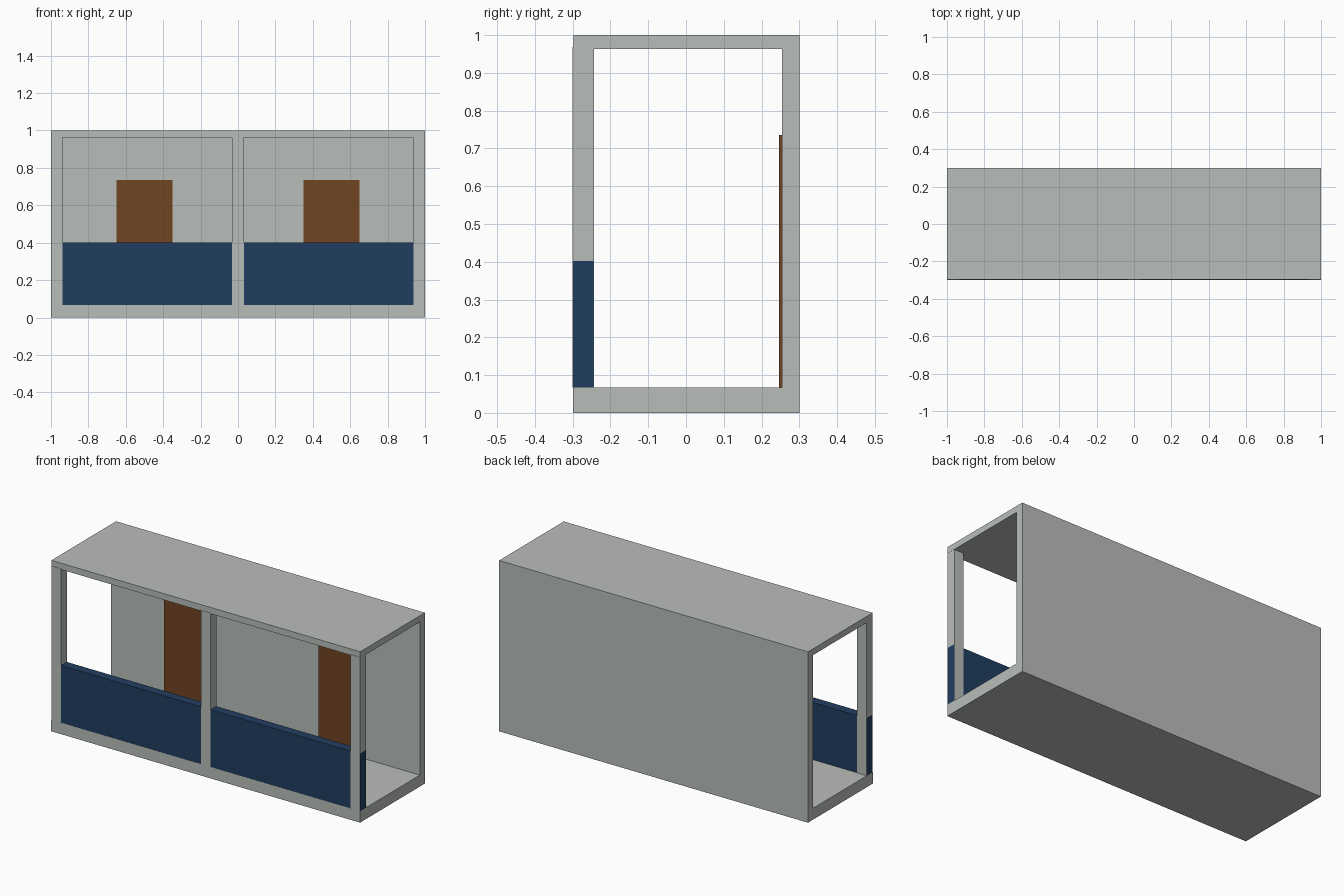
import bpy
import bmesh

if "Cube" in bpy.data.objects:
    bpy.data.objects.remove(bpy.data.objects["Cube"])


def material(name, colour):
    m = bpy.data.materials.new(name)
    m.diffuse_color = (*colour, 1.0)
    m.use_nodes = True
    m.node_tree.nodes["Principled BSDF"].inputs["Base Color"].default_value = m.diffuse_color
    return m


grey = material("concrete grey", (0.485, 0.515, 0.485))
blue = material("navy blue", (0.015, 0.048, 0.117))
brown = material("door brown", (0.162, 0.058, 0.016))


def finish(name, bm, mat):
    bmesh.ops.recalc_face_normals(bm, faces=bm.faces[:])
    mesh = bpy.data.meshes.new(name)
    bm.to_mesh(mesh)
    bm.free()
    mesh.materials.append(mat)
    obj = bpy.data.objects.new(name, mesh)
    bpy.context.collection.objects.link(obj)
    return obj


def box(name, x, y, z, mat):
    bm = bmesh.new()
    bmesh.ops.create_cube(bm, size=1.0)
    for v in bm.verts:
        for i, (lo, hi) in enumerate((x, y, z)):
            v.co[i] = lo if v.co[i] < 0 else hi
    return finish(name, bm, mat)


FLOOR, CEILING, WALL = 0.067, 0.963, 0.254

# Floor, back wall and roof as one extruded C profile
profile = [(-0.299, 0), (0.3, 0), (0.3, 1), (-0.298, 1),
           (-0.298, CEILING), (WALL, CEILING), (WALL, FLOOR), (-0.299, FLOOR)]
bm = bmesh.new()
face = bm.faces.new([bm.verts.new((-1, y, z)) for y, z in profile])
extruded = bmesh.ops.extrude_face_region(bm, geom=[face], use_keep_orig=True)
for v in extruded["geom"]:
    if isinstance(v, bmesh.types.BMVert):
        v.co.x = 1
finish("floor_wall_roof", bm, grey)

# Front posts, slightly proud of the roof edge
for side, x0, x1 in (("left", -0.999, -0.937), ("middle", -0.031, 0.031),
                     ("right", 0.937, 0.999)):
    box(side + "_post", (x0, x1), (-0.3, -0.244), (FLOOR, 0.968), grey)

# Long balcony parapet running through the posts
box("parapet", (-1, 1), (-0.2985, -0.2455), (FLOOR, 0.402), blue)

# Doors against the back wall
for side, cx in (("left", -0.5), ("right", 0.5)):
    box(side + "_door", (cx - 0.15, cx + 0.15), (0.246, WALL), (FLOOR, 0.735), brown)
